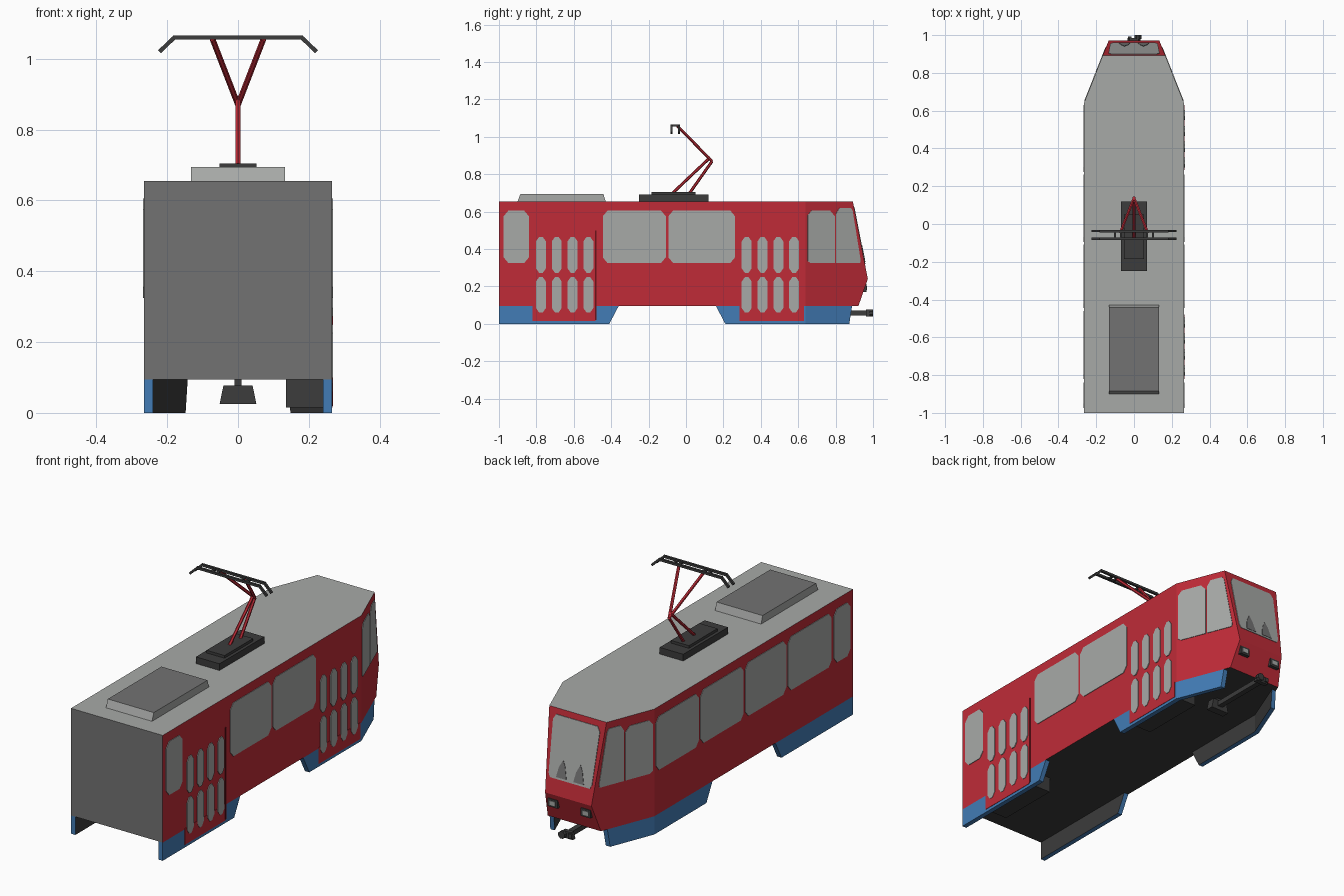
import bpy, bmesh, math
from mathutils import Vector

if "Cube" in bpy.data.objects:
    bpy.data.objects.remove(bpy.data.objects["Cube"])


def mat(name, r, g, b):
    m = bpy.data.materials.new(name)
    m.diffuse_color = [(c / 255) ** 2.2 for c in (r, g, b)] + [1]
    m.use_nodes = True
    m.node_tree.nodes["Principled BSDF"].inputs["Base Color"].default_value = m.diffuse_color
    return m


RED = mat("red", 190, 47, 58)
BLUE = mat("blue", 68, 123, 180)
LIGHT = mat("light grey", 166, 168, 166)
MID = mat("mid grey", 114, 114, 114)
DARK = mat("dark grey", 62, 62, 62)
MAROON = mat("dark red", 105, 25, 32)


def build(name, solids, mats, rule=None):
    """Make one object out of convex solids; rule(normal, centre) picks a material index."""
    total = bmesh.new()
    for pts in solids:
        bm = bmesh.new()
        for p in pts:
            bm.verts.new(p)
        bmesh.ops.convex_hull(bm, input=bm.verts[:])
        loose = [v for v in bm.verts if not v.link_faces]
        bmesh.ops.delete(bm, geom=loose, context='VERTS')
        bmesh.ops.dissolve_limit(bm, angle_limit=0.01, verts=bm.verts[:], edges=bm.edges[:])
        bmesh.ops.recalc_face_normals(bm, faces=bm.faces[:])
        tmp = bpy.data.meshes.new("tmp")
        bm.to_mesh(tmp)
        bm.free()
        total.from_mesh(tmp)
        bpy.data.meshes.remove(tmp)
    total.normal_update()
    me = bpy.data.meshes.new(name)
    for m in mats:
        me.materials.append(m)
    if rule:
        for f in total.faces:
            f.material_index = rule(f.normal, f.calc_center_median())
    total.to_mesh(me)
    total.free()
    ob = bpy.data.objects.new(name, me)
    bpy.context.collection.objects.link(ob)
    return ob


def box(x0, x1, y0, y1, z0, z1):
    return [(x, y, z) for x in (x0, x1) for y in (y0, y1) for z in (z0, z1)]


def rod(a, b, r, n=6):
    a, b = Vector(a), Vector(b)
    q = (b - a).to_track_quat('Z', 'Y')
    ring = [q @ Vector((r * math.cos(t), r * math.sin(t), 0))
            for t in (2 * math.pi * (i + 0.5) / n for i in range(n))]
    return [e + o for e in (a, b) for o in ring]


W, NOSE, FLOOR, ROOF, BELT = 0.265, 0.64, 0.095, 0.655, 0.24
SLOPE = 0.395


def wall(y):
    """Half width of the body at y (the cab narrows)."""
    return W - SLOPE * max(0, y - NOSE)


def front(z):
    """y of the cab front at height z."""
    if z >= BELT:
        return 0.972 - 0.08 * (z - BELT) / (ROOF - BELT)
    return 0.972 - 0.05 * (BELT - z) / (BELT - FLOOR)


def side_plate(s, pts, t=0.003):
    mid_y = sum(p[0] for p in pts) / len(pts)
    n = Vector((s, SLOPE if mid_y > NOSE else 0, 0)).normalized()
    base = [Vector((s * wall(y), y, z)) for y, z in pts]
    return [p + n * k for p in base for k in (-0.002, t)]


def front_plate(pts, t=0.003):
    return [(x, front(z) + k, z) for x, z in pts for k in (-0.002, t)]


def octagon(a0, a1, b0, b1, ca=0.025, cb=0.03):
    return [(a0 + ca, b0), (a1 - ca, b0), (a1, b0 + cb), (a1, b1 - cb),
            (a1 - ca, b1), (a0 + ca, b1), (a0, b1 - cb), (a0, b0 + cb)]


# Body shell with tapered cab
shell = []
for s in (-1, 1):
    for z in (FLOOR, ROOF):
        shell += [(s * W, -1, z), (s * W, NOSE, z)]
    shell += [(s * wall(front(z)), front(z), z) for z in (FLOOR, BELT, ROOF)]


def shell_rule(n, c):
    if n.z > 0.9:
        return 1
    if n.y < -0.9:
        return 2
    return 3 if n.z < -0.9 else 0


build("body", [shell], [RED, LIGHT, MID, DARK], shell_rule)

# Skirts, blue outside and dark inside
skirts = []
TH = 0.025
for s in (-1, 1):
    rear = [(-1, 0), (-0.41, 0), (-0.36, FLOOR), (-1, FLOOR)]
    middle = [(0.21, 0), (NOSE, 0), (NOSE, FLOOR), (0.16, FLOOR)]
    nose = [(NOSE, 0), (0.873, 0), (0.888, FLOOR), (NOSE, FLOOR)]
    for prof in (rear, middle, nose):
        skirts.append([(s * (wall(y) - d), y, z) for y, z in prof for d in (0, TH)])
build("skirts", skirts, [BLUE, DARK], lambda n, c: int(n.x * c.x < -0.05))

# Doors on the right side: lower panels, steps and panes
DOORS = ((-0.82, -0.485), (0.285, 0.63))
build("door_panels", [side_plate(1, [(a, 0.015), (b, 0.015), (b, 0.1), (a, 0.1)], 0.002)
                      for a, b in DOORS], [RED])
build("door_steps", [box(0.135, 0.241, a, b, 0.015, 0.096) for a, b in DOORS], [DARK])
build("door_seam", [side_plate(1, [(-0.487, 0.02), (-0.479, 0.02), (-0.479, 0.5), (-0.487, 0.5)])],
      [MAROON])
panes = []
for start in (-0.802, 0.298):
    for i in range(4):
        y = start + 0.0845 * i
        for z0, z1 in ((0.06, 0.25), (0.272, 0.465)):
            panes.append(side_plate(1, octagon(y, y + 0.053, z0, z1, 0.017, 0.024), 0.004))
build("door_panes", panes, [LIGHT])

# Saloon windows
LONG = [(-0.975, -0.84), (-0.445, -0.108), (-0.094, 0.262)]
glass = [side_plate(1, octagon(a, b, 0.325, 0.605)) for a, b in LONG]
glass += [side_plate(-1, octagon(a, b, 0.325, 0.605))
          for a, b in LONG + [(-0.82, -0.46), (0.276, 0.63)]]
build("side_windows", glass, [LIGHT])

# Cab windows and windscreen
cab = []
for s in (-1, 1):
    cab.append(side_plate(s, [(0.65, 0.335), (0.665, 0.325), (0.795, 0.325), (0.795, 0.575),
                              (0.77, 0.605), (0.67, 0.605), (0.65, 0.58)]))
    cab.append(side_plate(s, [(0.802, 0.325), (0.93, 0.325), (0.933, 0.34), (0.89, 0.605),
                              (0.88, 0.62), (0.82, 0.62), (0.802, 0.59)]))
build("cab_windows", cab, [LIGHT])
build("windscreen", [front_plate([(-0.115, 0.32), (0.115, 0.32), (0.125, 0.34), (0.135, 0.6),
                                  (0.12, 0.625), (-0.12, 0.625), (-0.135, 0.6), (-0.125, 0.34)])],
      [LIGHT])
build("cab_seats", [front_plate([(x - 0.03, 0.33), (x + 0.03, 0.33), (x + 0.02, 0.38),
                                 (x, 0.42), (x - 0.015, 0.39)], 0.005) for x in (-0.05, 0.05)], [MID])

# Headlights
build("headlight_frames", [box(x - 0.028, x + 0.028, 0.94, 0.966, 0.17, 0.212)
                           for x in (-0.095, 0.095)], [DARK])
build("headlight_lenses", [box(x - 0.016, x + 0.016, 0.96, 0.969, 0.18, 0.202)
                           for x in (-0.095, 0.095)], [LIGHT])

# Coupler
head = [(x * s, y, z) for s in (-1, 1) for x, z in ((0.035, 0.04), (0.025, 0.076))
        for y in (0.962, 0.984)]
mount = [(x * s, y, z) for s in (-1, 1) for x, z in ((0.052, 0.025), (0.041, 0.078))
         for y in (0.62, 0.66)]
build("coupler", [box(-0.014, 0.014, 0.64, 0.97, 0.045, 0.07), head, mount,
                  box(-0.01, 0.01, 0.63, 0.65, 0.07, FLOOR),
                  rod((0.02, 0.98, 0.058), (0.02, 1.0, 0.058), 0.02, 8),
                  box(-0.032, -0.012, 0.98, 0.992, 0.048, 0.07)], [DARK])

# Roof hatch with sloping ends
hatch = [(x, y, z) for x in (-0.133, 0.133)
         for y, z in ((-0.9, ROOF), (-0.43, ROOF), (-0.885, 0.695), (-0.442, 0.695))]
build("roof_hatch", [hatch], [LIGHT, MID], lambda n, c: int(n.z > 0.9))

# Pantograph base, arms and collector
build("pantograph_base", [box(-0.068, 0.068, -0.25, 0.12, ROOF, 0.69),
                          box(-0.052, 0.052, -0.185, 0.05, 0.69, 0.704)], [DARK])
arms = [rod((0, -0.07, 0.7), (0, 0.13, 0.89), 0.008),
        rod((0, 0.02, 0.7), (0, 0.14, 0.87), 0.008)]
arms += [rod((0, 0.138, 0.87), (s * 0.072, -0.045, 1.056), 0.008) for s in (-1, 1)]
build("pantograph_arms", arms, [RED])
bars = []
for y in (-0.038, -0.078):
    bars.append(box(-0.183, 0.183, y - 0.006, y + 0.006, 1.054, 1.066))
    for s in (-1, 1):
        bars.append(rod((s * 0.18, y, 1.06), (s * 0.222, y, 1.02), 0.008, 4))
for x in (-0.1, -0.07, 0.07, 0.1):
    bars.append(box(x - 0.005, x + 0.005, -0.078, -0.038, 1.055, 1.065))
build("pantograph_collector", bars, [DARK])
